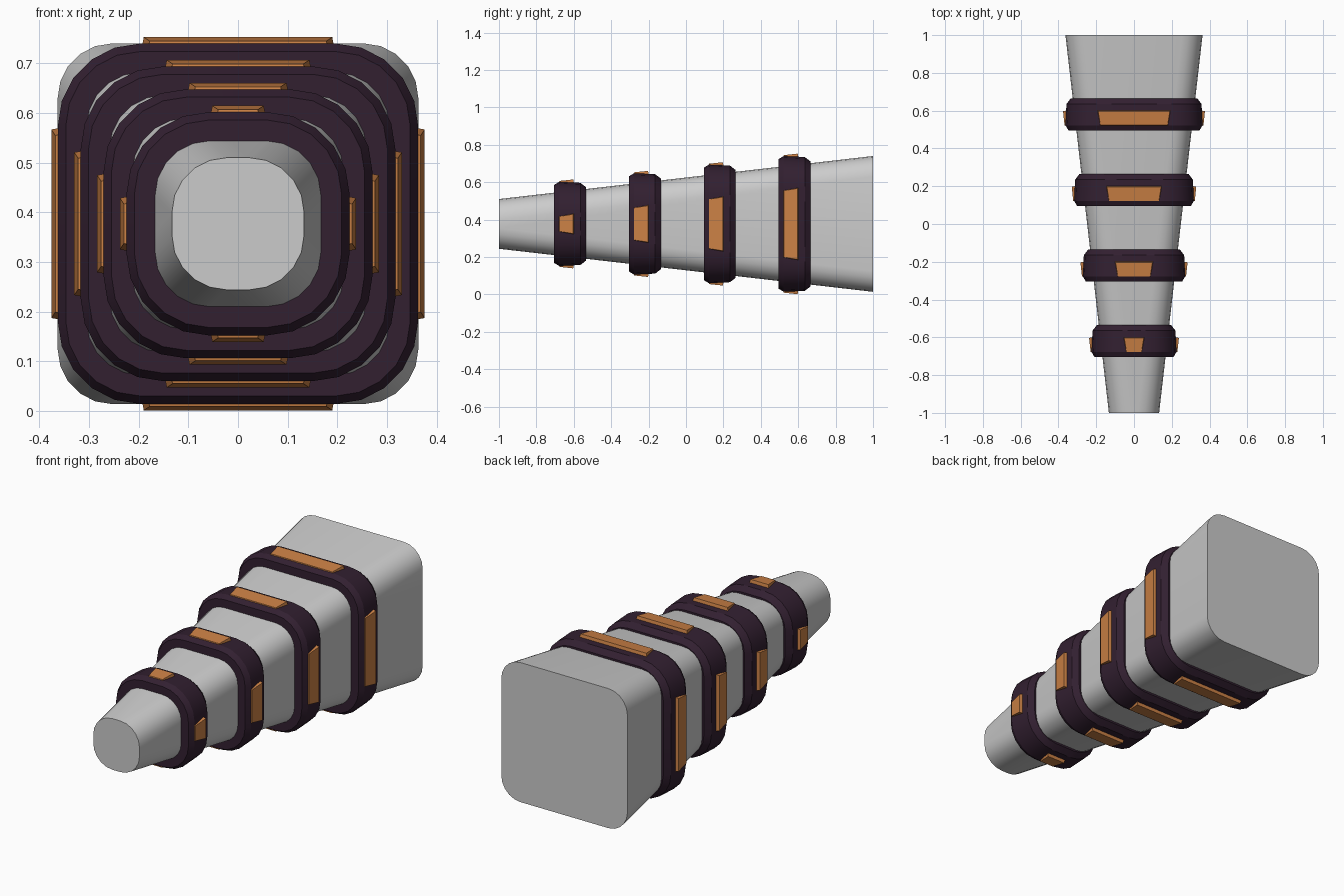
import bpy, bmesh, math
from mathutils import Matrix, Vector

if "Cube" in bpy.data.objects:
    bpy.data.objects.remove(bpy.data.objects["Cube"])

CZ = 0.377      # height of the long axis
R = 0.11        # body corner radius
SEG = 5         # facets per rounded corner


def body_half(y):
    return 0.248 + 0.115 * y


def material(name, rgb):
    m = bpy.data.materials.new(name)
    m.diffuse_color = (*rgb, 1)
    m.use_nodes = True
    m.node_tree.nodes["Principled BSDF"].inputs["Base Color"].default_value = m.diffuse_color
    return m


def section(y, half, r):
    """Rounded square in the XZ plane at y."""
    pts = []
    f = half - r
    for q in range(4):
        cx = f if q in (0, 3) else -f
        cz = f if q < 2 else -f
        for i in range(SEG + 1):
            a = math.pi / 2 * (q + i / SEG)
            pts.append(Vector((cx + r * math.cos(a), y, CZ + cz + r * math.sin(a))))
    return pts


def loft(name, sections, closed=False, mat=None):
    bm = bmesh.new()
    loops = [[bm.verts.new(p) for p in s] for s in sections]
    pairs = list(zip(loops, loops[1:]))
    if closed:
        pairs.append((loops[-1], loops[0]))
    else:
        bm.faces.new(loops[0])
        bm.faces.new(loops[-1])
    n = len(loops[0])
    for a, b in pairs:
        for i in range(n):
            j = (i + 1) % n
            bm.faces.new((a[i], a[j], b[j], b[i]))
    return finish(name, bm, mat, 30)


def finish(name, bm, mat=None, smooth=None):
    bmesh.ops.recalc_face_normals(bm, faces=bm.faces)
    me = bpy.data.meshes.new(name)
    bm.to_mesh(me)
    bm.free()
    ob = bpy.data.objects.new(name, me)
    bpy.context.collection.objects.link(ob)
    if mat:
        me.materials.append(mat)
    if smooth:
        bpy.ops.object.select_all(action='DESELECT')
        ob.select_set(True)
        bpy.context.view_layer.objects.active = ob
        bpy.ops.object.shade_smooth_by_angle(angle=math.radians(smooth))
    return ob


dark = material("dark_purple", (0.032, 0.014, 0.03))
orange = material("orange", (0.6, 0.22, 0.06))

# Tapered body, nearly round in front and square at the back
loft("tapered_body", [section(y, body_half(y), R) for y in (-1, 1)])

# Ring profile: (y offset, height above the body size at ring centre)
profile = [(-0.085, -0.025), (-0.085, 0.032), (-0.058, 0.048),
           (0.055, 0.043), (0.085, 0.02), (0.085, -0.015)]

for k, yc in enumerate((-0.62, -0.22, 0.18, 0.58), 1):
    h = body_half(yc)
    loft(f"ring_{k}", [section(yc + dy, h + d, R + d + 0.008) for dy, d in profile],
         True, dark)

    # Four tapered inlay plates around the ring
    bm = bmesh.new()
    w = h - 0.12
    for q in range(4):
        rot = Matrix.Translation((0, 0, CZ)) @ Matrix.Rotation(q * math.pi / 2, 4, 'Y')
        rows = []
        for top, grow in ((h + 0.035, 0), (h + 0.061, -0.005)):
            y0, y1 = yc - 0.062 - grow, yc + 0.022 + grow
            rows.append([bm.verts.new(rot @ Vector(p)) for p in (
                (-w + 0.012 - grow, y0, top - 0.008), (w - 0.012 + grow, y0, top - 0.008),
                (w + grow, y1, top), (-w - grow, y1, top))])
        bm.faces.new(rows[0])
        bm.faces.new(rows[1])
        for i in range(4):
            j = (i + 1) % 4
            bm.faces.new((rows[0][i], rows[0][j], rows[1][j], rows[1][i]))
    finish(f"ring_{k}_plates", bm, orange)
